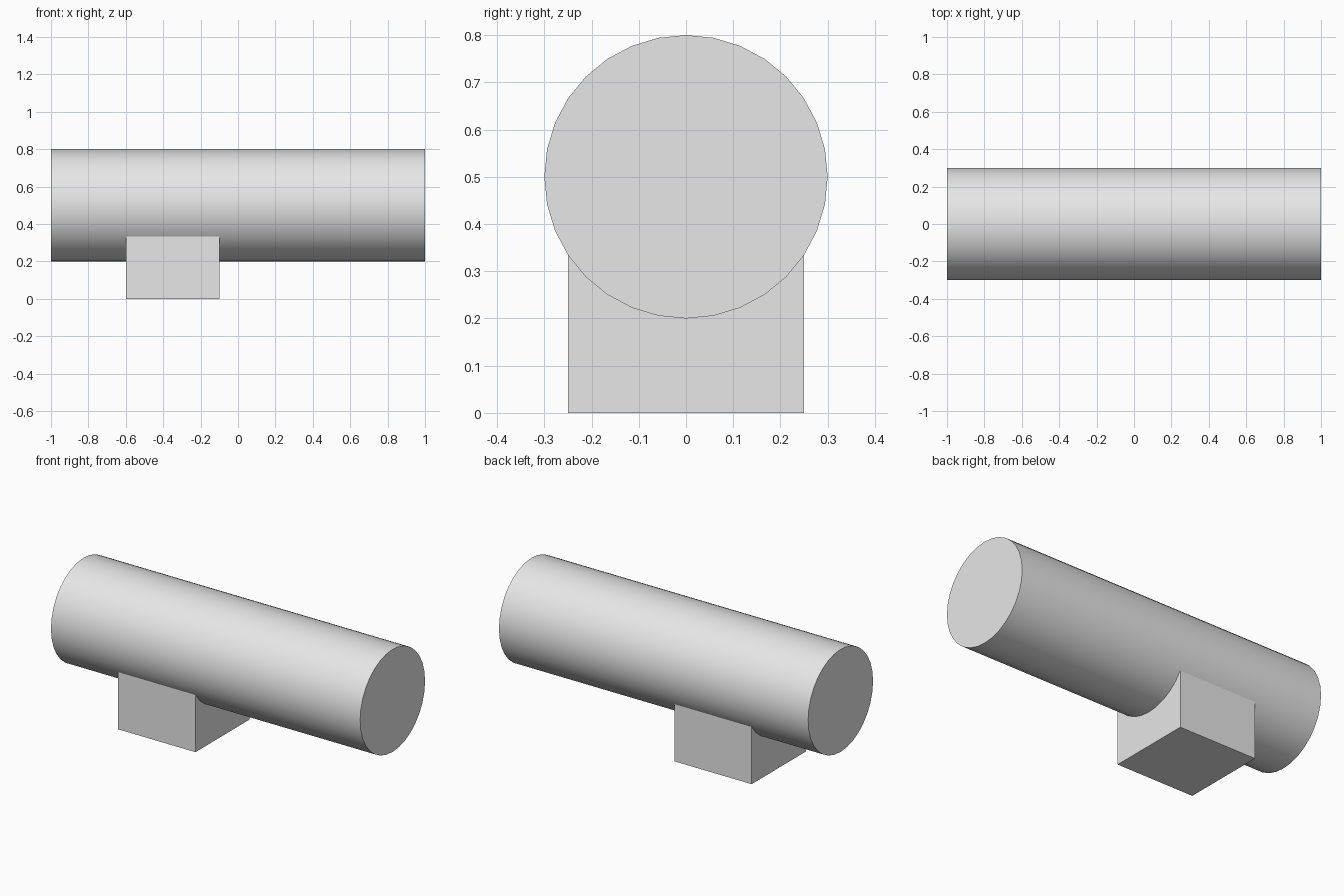
import bpy
import math

if "Cube" in bpy.data.objects:
    bpy.data.objects.remove(bpy.data.objects["Cube"], do_unlink=True)

# One plain grey for everything
grey = bpy.data.materials.new("light_grey")
grey.use_nodes = True
colour = (0.8, 0.8, 0.8, 1)
grey.diffuse_color = colour
grey.node_tree.nodes["Principled BSDF"].inputs["Base Color"].default_value = colour


def finish(name):
    obj = bpy.context.object
    obj.name = name
    obj.data.materials.append(grey)
    bpy.ops.object.transform_apply(location=False, rotation=True, scale=True)
    return obj


# Long round barrel lying along x, smooth with sharp end caps
bpy.ops.mesh.primitive_cylinder_add(vertices=32, radius=0.3, depth=2,
                                    location=(0, 0, 0.5),
                                    rotation=(0, math.pi / 2, 0))
finish("barrel")
bpy.ops.object.shade_smooth_by_angle(angle=math.radians(30))

# Cubic support block, its upper half sunk into the barrel
bpy.ops.mesh.primitive_cube_add(size=0.5, location=(-0.35, 0, 0.25))
finish("support_block")
